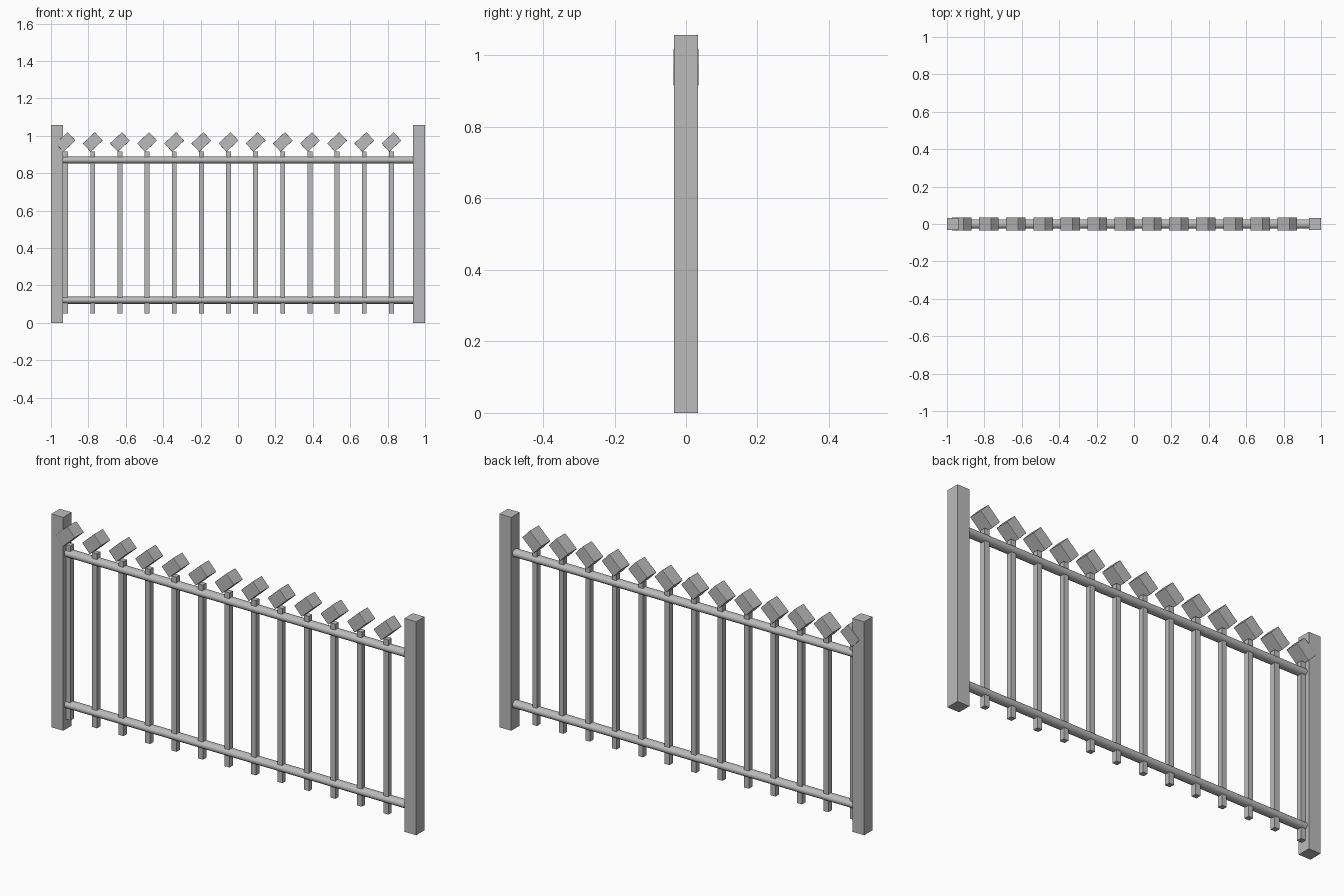
import bpy, math

if "Cube" in bpy.data.objects:
    bpy.data.objects.remove(bpy.data.objects["Cube"])

metal = bpy.data.materials.new("grey_metal")
metal.diffuse_color = (0.5, 0.5, 0.5, 1)
metal.use_nodes = True
metal.node_tree.nodes["Principled BSDF"].inputs["Base Color"].default_value = metal.diffuse_color


def finish(obj, name, smooth=False):
    obj.name = name
    obj.data.materials.append(metal)
    bpy.ops.object.transform_apply(location=False, rotation=True, scale=True)
    if smooth:
        bpy.ops.object.shade_smooth_by_angle(angle=math.radians(40))
    return obj


def box(name, center, size, tilt=0.0):
    bpy.ops.mesh.primitive_cube_add(size=1, location=center, rotation=(0, tilt, 0))
    obj = bpy.context.object
    obj.scale = size
    return finish(obj, name)


# Square end posts
for side, label in ((-1, "left"), (1, "right")):
    box(label + "_post", (side * 0.9675, 0, 0.5285), (0.065, 0.066, 1.057))

# Horizontal rails, slightly oval
for z, label in ((0.121, "lower"), (0.87, "upper")):
    bpy.ops.mesh.primitive_cylinder_add(vertices=24, radius=1, depth=1.88,
                                        location=(0, 0, z), rotation=(0, math.pi / 2, 0))
    rail = bpy.context.object
    rail.scale = (0.019, 0.024, 1)
    finish(rail, label + "_rail", smooth=True)

# Upright bars, each topped by a tilted block
for i in range(13):
    x = -0.922 + i * 0.1452
    box(f"bar_{i + 1}", (x, 0, 0.4825), (0.026, 0.026, 0.865))
    head = box(f"bar_head_{i + 1}", (x, 0, 0.967), (0.088, 0.071, 0.061),
               tilt=-math.radians(43))
    bevel = head.modifiers.new("soft_edges", "BEVEL")
    bevel.width = 0.002
    bevel.segments = 2
